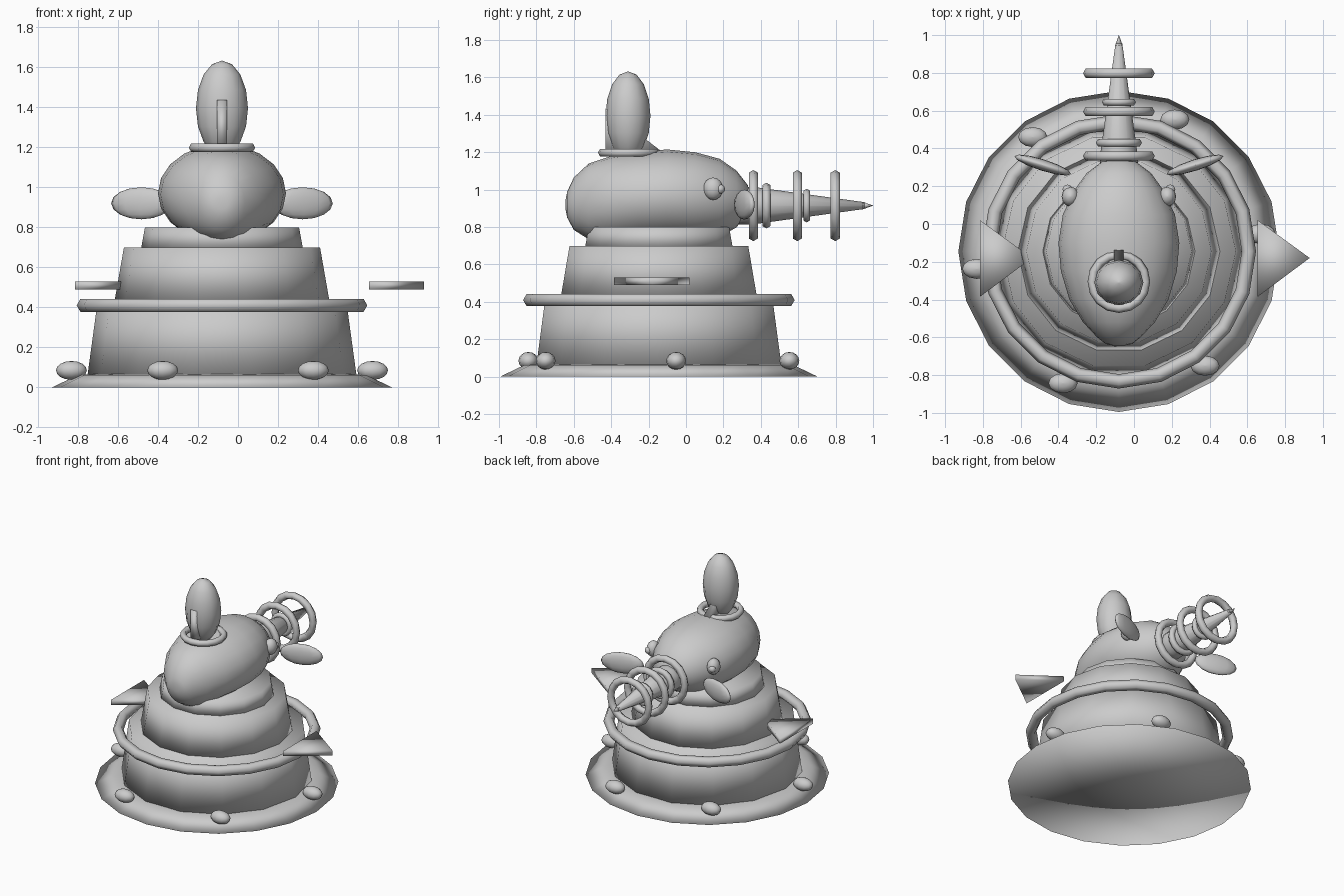
import bpy, math
from mathutils import Matrix, Vector

if "Cube" in bpy.data.objects:
    bpy.data.objects.remove(bpy.data.objects["Cube"])

CX, CY = -0.08, -0.145          # shared vertical axis
GZ = 0.915                      # barrel axis height

grey = bpy.data.materials.new("plain grey")
grey.diffuse_color = (0.6, 0.6, 0.6, 1)
grey.use_nodes = True
grey.node_tree.nodes["Principled BSDF"].inputs["Base Color"].default_value = grey.diffuse_color


def make(name, verts, faces, mat=Matrix()):
    me = bpy.data.meshes.new(name)
    me.from_pydata([mat @ Vector(v) for v in verts], [], faces)
    me.materials.append(grey)
    for p in me.polygons:
        p.use_smooth = True
    ob = bpy.data.objects.new(name, me)
    bpy.context.collection.objects.link(ob)
    return ob


def loft(name, rings, n, mat=Matrix()):
    """Stack of ellipses (height, rx, ry, offset_y) along z, closed by fans."""
    v = [(0, rings[0][3], rings[0][0])]
    for h, rx, ry, oy in rings:
        v += [(rx * math.cos(2 * math.pi * i / n),
               oy + ry * math.sin(2 * math.pi * i / n), h) for i in range(n)]
    v.append((0, rings[-1][3], rings[-1][0]))
    f, m = [], len(rings)
    for i in range(n):
        j = (i + 1) % n
        f.append((0, 1 + j, 1 + i))
        for k in range(m - 1):
            a, b = 1 + k * n, 1 + (k + 1) * n
            f.append((a + i, a + j, b + j, b + i))
        a = 1 + (m - 1) * n
        f.append((a + i, a + j, len(v) - 1))
    return make(name, v, f, mat)


def lathe(name, prof, n, mat):
    return loft(name, [(h, r, r, 0) for r, h in prof], n, mat)


def ellipsoid(name, loc, r, n=12, k=8, rz=0):
    prof = [(math.sin(math.pi * i / k), -math.cos(math.pi * i / k)) for i in range(1, k)]
    prof = [(1e-4, -1)] + prof + [(1e-4, 1)]
    m = Matrix.Translation(loc) @ Matrix.Rotation(rz, 4, 'Z') @ Matrix.Diagonal((*r, 1))
    return lathe(name, prof, n, m)


def torus(name, mat, R, r, n=20, k=6):
    v = [((R + r * math.cos(2 * math.pi * j / k)) * math.cos(2 * math.pi * i / n),
          (R + r * math.cos(2 * math.pi * j / k)) * math.sin(2 * math.pi * i / n),
          r * math.sin(2 * math.pi * j / k)) for i in range(n) for j in range(k)]
    f = [(i * k + j, (i + 1) % n * k + j, (i + 1) % n * k + (j + 1) % k, i * k + (j + 1) % k)
         for i in range(n) for j in range(k)]
    return make(name, v, f, mat)


def prism(name, pts, lo, hi, axis):
    """Triangular plate; pts lie in the plane across the axis."""
    def put(a, b, c):
        return (a, b, c) if axis == 'Z' else (c, a, b)
    v = [put(*p, lo) for p in pts] + [put(*p, hi) for p in pts]
    return make(name, v, [(2, 1, 0), (3, 4, 5), (0, 1, 4, 3), (1, 2, 5, 4), (2, 0, 3, 5)])


axis = Matrix.Translation((CX, CY, 0))
# base and stepped body
lathe("base_plate", [(0.85, 0), (0.72, 0.062), (0.66, 0.066)], 20, axis)
lathe("lower_tier", [(0.672, 0.06), (0.62, 0.44)], 14, axis)
lathe("middle_tier", [(0.537, 0.43), (0.49, 0.70)], 14, axis)
lathe("upper_tier", [(0.405, 0.69), (0.385, 0.80)], 14, axis)
torus("waist_ring", Matrix.Translation((CX, CY, 0.41)), 0.688, 0.038)

# bolts round the base
for i in range(6):
    a = math.radians(7 + 60 * i)
    ellipsoid("base_bolt", (CX + 0.758 * math.cos(a), CY + 0.758 * math.sin(a), 0.085),
              (0.077, 0.053, 0.047))

# triangular side plates, both pointing to +x
for x in (-0.815, 0.655):
    prism("side_plate", [(x, -0.385), (x + 0.275, -0.18), (x, 0.02)], 0.49, 0.53, 'Z')

# head: ellipses (y, centre z, rx, rz) lofted along y
secs = [(-0.643, .92, .03, .03), (-.635, .92, .07, .07), (-.60, .925, .115, .14),
        (-.52, .937, .19, .203), (-.40, .95, .262, .23), (-.25, .963, .307, .24),
        (-.10, .97, .32, .245), (.05, .965, .297, .235), (.18, .957, .235, .208),
        (.27, .95, .17, .152), (.33, .95, .09, .075), (.345, .95, .02, .02)]
to_y = Matrix.Translation((CX, 0, 0)) @ Matrix.Rotation(-math.pi / 2, 4, 'X')
loft("head", [(y, rx, rz, -zc) for y, zc, rx, rz in secs], 20, to_y)

# crest on the head
ellipsoid("crest", (CX, -0.31, 1.395), (0.13, 0.12, 0.238))
torus("crest_collar", Matrix.Translation((CX, -0.305, 1.198)), 0.142, 0.024, 16)
prism("crest_fin", [(-0.43, 1.20), (-0.125, 1.20), (-0.43, 1.435)], CX - 0.025, CX + 0.025, 'X')

# barrel with rings
gun = Matrix.Translation((CX, 0, GZ)) @ Matrix.Rotation(-math.pi / 2, 4, 'X')
lathe("barrel", [(0.10, 0.28), (0.10, 0.36), (0.018, 0.955)], 12, gun)
lathe("barrel_tip", [(0.02, 0.945), (0.0005, 1.0)], 8, gun)
for y, R, r in ((0.36, 0.162, 0.028), (0.43, 0.098, 0.024), (0.595, 0.162, 0.028),
                (0.645, 0.07, 0.02), (0.798, 0.162, 0.028)):
    torus("barrel_ring", gun @ Matrix.Translation((0, 0, y)), R, r, 16)

# ears and eyes, mirrored
for s in (-1, 1):
    ellipsoid("ear", (CX + s * 0.403, 0.312, 0.92), (0.158, 0.03, 0.08), rz=s * 0.306)
    ellipsoid("eye", (CX + s * 0.257, 0.145, 1.005), (0.046, 0.053, 0.06))
    ellipsoid("pupil", (CX + s * 0.272, 0.183, 1.003), (0.027, 0.026, 0.026), 8, 6)
